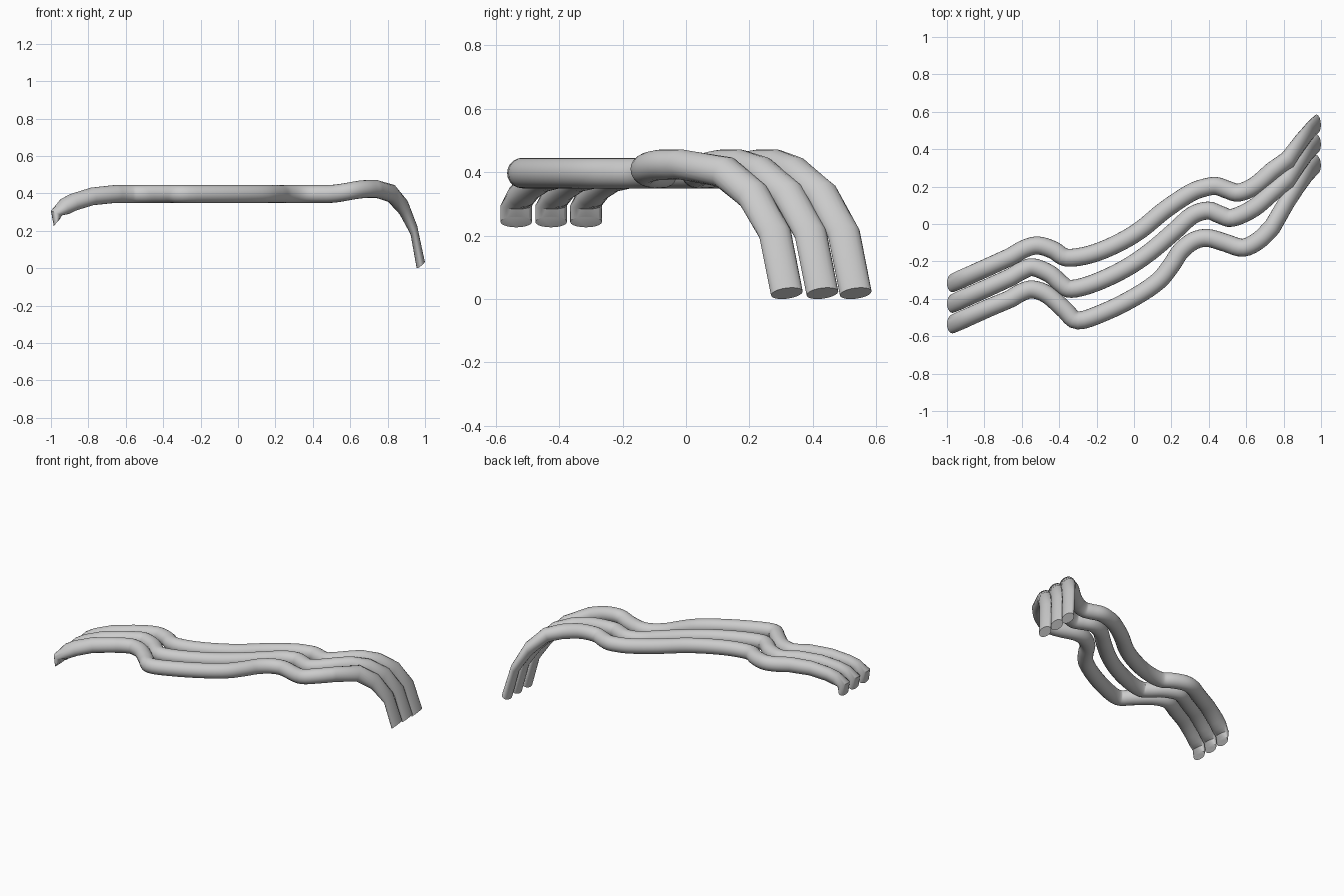
import bpy, bmesh, math
from mathutils import Vector as V

if "Cube" in bpy.data.objects:
    bpy.data.objects.remove(bpy.data.objects["Cube"])

R, Z, SIDES = 0.048, 0.397, 20

# plan-view centre line (x, y) of the level middle run of each cable
BACK = [(-.66, -.175), (-.58, -.13), (-.51, -.115), (-.43, -.14), (-.36, -.18),
        (-.235, -.163), (-.1, -.11), (.03, -.035), (.165, .075), (.3, .165),
        (.38, .195), (.44, .203), (.5, .183), (.56, .168), (.647, .205), (.74, .285)]
MIDDLE = [(-.66, -.285), (-.6, -.25), (-.54, -.231), (-.45, -.267), (-.39, -.32),
          (-.335, -.347), (-.21, -.315), (-.05, -.24), (.085, -.15), (.22, -.035),
          (.31, .045), (.395, .072), (.46, .05), (.525, .033), (.64, .085), (.74, .17)]
FRONT = [(-.66, -.4), (-.6, -.365), (-.54, -.35), (-.46, -.38), (-.37, -.46),
         (-.3, -.516), (-.155, -.47), (.005, -.39), (.13, -.305), (.2, -.22),
         (.25, -.145), (.32, -.09), (.395, -.075), (.487, -.1), (.583, -.127),
         (.67, -.085), (.74, -.015)]

# end rings: x, y offset from the tip, z, side half-axis, upper half-axis
LEFT = [(-.97, 0, .243, (0, .05, 0), (-.015, 0, -.017)),
        (-.97, 0, .295, (0, .05, 0), (-.03, 0, .012)),
        (-.925, .02, .33, (-.012, .048, 0), (-.022, 0, .04)),
        (-.88, .04, .353, (-.02, .044, 0), (-.015, 0, .044)),
        (-.78, .085, .384, (-.022, .043, 0), (-.006, 0, .047))]
RIGHT = [(.82, -.195, .40, (-.03, .038, .008), (.012, .01, .046)),
         (.885, -.105, .325, (-.015, .047, .01), (.018, .005, .04)),
         (.94, -.037, .205, (-.006, .05, .008), (.017, 0, .025)),
         (.977, 0, .018, (-.002, .05, .006), (.022, 0, .017))]


def spline(pts, n=4):
    """Catmull-Rom points through a 2D path."""
    p = [V(q) for q in pts]
    p = [2 * p[0] - p[1]] + p + [2 * p[-1] - p[-2]]
    out = []
    for a, b, c, d in zip(p, p[1:], p[2:], p[3:]):
        for i in range(n):
            t = i / n
            out.append(.5 * (2 * b + (c - a) * t + (2 * a - 5 * b + 4 * c - d) * t * t
                             + (3 * b - a - 3 * c + d) * t ** 3))
    return out + [p[-2]]


def height(x):
    t = min(max((x - .48) / .22, 0), 1)
    return Z + .027 * t * t * (3 - 2 * t)


def ends(rows, tip):
    return [(V((x, tip + dy, z)), V(h), V(v)) for x, dy, z, h, v in rows]


def cable(name, path, left_y, right_y):
    pts = spline(path)
    mid = []
    for i, p in enumerate(pts):
        t = (pts[min(i + 1, len(pts) - 1)] - pts[max(i - 1, 0)]).normalized()
        mid.append((V((p.x, p.y, height(p.x))), V((-t.y, t.x, 0)) * R, V((0, 0, R))))
    rings = ends(LEFT, left_y) + mid + ends(RIGHT, right_y)

    # sweep the oval section along all rings and cap both ends
    bm = bmesh.new()
    loops = []
    for c, h, v in rings:
        loops.append([bm.verts.new(c + h * math.cos(a) + v * math.sin(a))
                      for a in (2 * math.pi * k / SIDES for k in range(SIDES))])
    for a, b in zip(loops, loops[1:]):
        for k in range(SIDES):
            j = (k + 1) % SIDES
            bm.faces.new((a[k], a[j], b[j], b[k]))
    bm.faces.new(loops[0])
    bm.faces.new(loops[-1])
    bmesh.ops.recalc_face_normals(bm, faces=bm.faces)
    me = bpy.data.meshes.new(name)
    bm.to_mesh(me)
    bm.free()
    ob = bpy.data.objects.new(name, me)
    bpy.context.collection.objects.link(ob)
    bpy.ops.object.select_all(action='DESELECT')
    ob.select_set(True)
    bpy.context.view_layer.objects.active = ob
    bpy.ops.object.shade_smooth_by_angle(angle=math.radians(40))


# three cables lying side by side
cable("back_cable", BACK, -.315, .535)
cable("middle_cable", MIDDLE, -.425, .43)
cable("front_cable", FRONT, -.535, .318)
